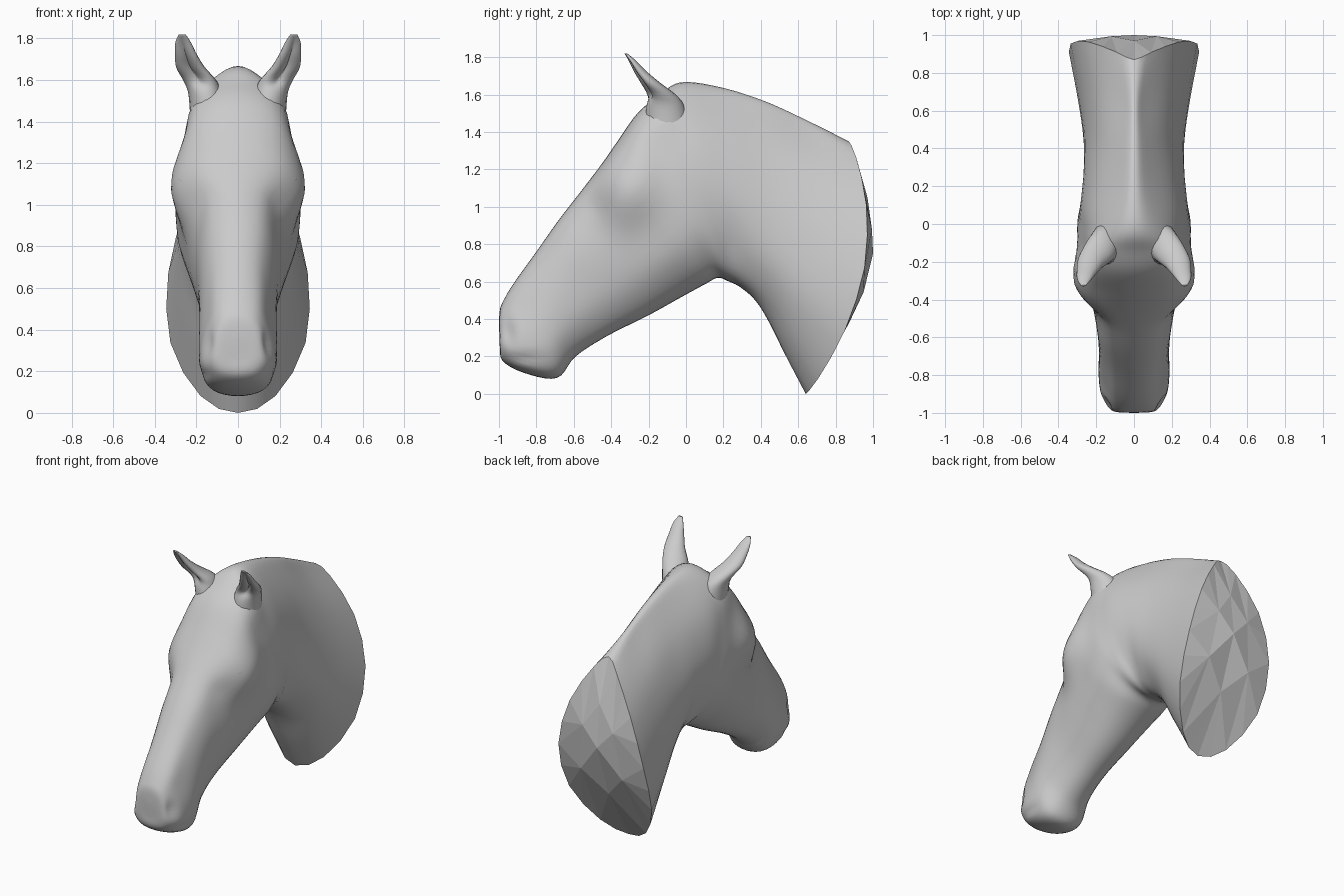
import bpy, bmesh, math
from mathutils import Vector

if "Cube" in bpy.data.objects:
    bpy.data.objects.remove(bpy.data.objects["Cube"])


def spline(pts, n, closed=False):
    """Catmull-Rom curve through pts, n steps per span."""
    out, m = [], len(pts)
    for i in range(m if closed else m - 1):
        if closed:
            a, b, c, d = (pts[(i + k) % m] for k in (-1, 0, 1, 2))
        else:
            a, b, c, d = (pts[min(max(i + k, 0), m - 1)] for k in (-1, 0, 1, 2))
        for s in range(n):
            t = s / n
            out.append(0.5 * (2 * b + (c - a) * t + (2 * a - 5 * b + 4 * c - d) * t * t
                              + (3 * b - a - 3 * c + d) * t ** 3))
    if not closed:
        out.append(pts[-1].copy())
    return out


def make_object(name, verts, faces, smooth=True):
    me = bpy.data.meshes.new(name)
    me.from_pydata(verts, [], faces)
    bm = bmesh.new()
    bm.from_mesh(me)
    bmesh.ops.recalc_face_normals(bm, faces=bm.faces)
    for f in bm.faces:
        f.smooth = smooth
    bm.to_mesh(me)
    bm.free()
    ob = bpy.data.objects.new(name, me)
    bpy.context.collection.objects.link(ob)
    return ob


def loft(name, rings, n, dents=(), caps=(True, True)):
    """Skin smoothly through rings of equal point count."""
    m = len(rings[0])
    tracks = [spline([r[j] for r in rings], n) for j in range(m)]
    rows = len(tracks[0])
    verts = [tracks[j][i] for i in range(rows) for j in range(m)]
    for y, z, ry, rz, depth in dents:
        for v in verts:
            d = ((v.y - y) / ry) ** 2 + ((v.z - z) / rz) ** 2
            push = depth * math.exp(-d)
            v.x -= math.copysign(min(push, abs(v.x) * .3), v.x)
    faces = [(i * m + j, i * m + (j + 1) % m, (i + 1) * m + (j + 1) % m, (i + 1) * m + j)
             for i in range(rows - 1) for j in range(m)]
    if caps[0]:
        faces.append(tuple(range(m)))
    if caps[1]:
        faces.append(tuple((rows - 1) * m + j for j in range(m)))
    return make_object(name, verts, faces)


# Sections: top y,z, bottom y,z, then half-widths from top to bottom
HEAD = [
    (-1.0, .36, -.995, .26, .02, .03, .04, .03, .02),
    (-.995, .45, -.98, .175, .06, .10, .12, .12, .08),
    (-.97, .51, -.86, .11, .085, .135, .168, .17, .12),
    (-.915, .60, -.69, .085, .10, .15, .185, .18, .12),
    (-.80, .76, -.59, .20, .10, .16, .185, .17, .10),
    (-.68, .93, -.42, .31, .115, .18, .195, .175, .10),
    (-.56, 1.085, -.20, .42, .135, .205, .23, .21, .12),
    (-.45, 1.23, -.02, .52, .20, .305, .27, .25, .145),
    (-.37, 1.345, .10, .585, .205, .315, .295, .275, .165),
    (-.26, 1.50, .17, .62, .20, .27, .30, .28, .165),
]
NECK = [
    (-.15, 1.59, .23, .60, .19, .255, .29, .265, .16),
    (-.03, 1.665, .29, .57, .12, .235, .28, .245, .15),
    (.18, 1.64, .37, .50, .08, .205, .265, .24, .14),
    (.42, 1.565, .44, .39, .065, .185, .26, .255, .14),
    (.65, 1.46, .53, .21, .06, .20, .285, .285, .16),
    (.87, 1.35, .64, 0, .09, .24, .335, .325, .18),
]
LEVELS = (.06, .25, .5, .75, .94)


def section(s, bow):
    top, bot = Vector((0, s[0], s[1])), Vector((0, s[2], s[3]))
    right = []
    for v, w in zip(LEVELS, s[4:]):
        p = top.lerp(bot, v)
        right.append(p + Vector((w, bow * math.sin(math.pi * v) ** .8, 0)))
    left = [Vector((-p.x, p.y, p.z)) for p in reversed(right)]
    return [top] + right + [bot] + left


controls = [section(s, 0) for s in HEAD]
controls += [section(s, b) for s, b in zip(NECK, (0, 0, .01, .04, .10, .20))]
rings = [spline(c, 4, True) for c in controls]

# Neck ends in a straight-sided rim of 24 points
rim = rings[-1][::2]
rings[-1] = [rim[i].lerp(rim[(i + 1) % 24], k / 2) for i in range(24) for k in range(2)]

# Head and neck: nostril, mouth line, hollow before the eye, crease behind the jaw
dents = [(-.95, .33, .035, .06, .02), (-.85, .19, .09, .02, .012),
         (-.49, 1.02, .05, .06, .01), (.25, .78, .05, .16, .01)]
loft("head_and_neck", rings, 5, dents, caps=(True, False))

# Faceted cap closing the neck
hub = Vector((0, 1.0, .75))
bulge = (.035, .012, .025, .05, .025, .012)
inner = [rim[4 * j].lerp(hub, .5) + Vector((0, bulge[j], 0)) for j in range(6)]
faces = []
for j in range(6):
    r = [(4 * j + k) % 24 for k in range(5)]
    p, q = 24 + j, 24 + (j + 1) % 6
    faces += [(r[0], r[1], p), (r[1], r[2], p), (r[2], q, p),
              (r[2], r[3], q), (r[3], r[4], q), (p, q, 30)]
make_object("neck_cap", rim + inner + [hub], faces, smooth=False)

# Ears: centre x,y,z, radii x,y and depth of the front hollow
EAR = [(.13, -.10, 1.43, .10, .12, 0), (.158, -.115, 1.54, .082, .105, .1),
       (.185, -.145, 1.60, .08, .09, .6), (.228, -.20, 1.66, .07, .066, 1.0),
       (.25, -.25, 1.72, .054, .044, 1.0), (.264, -.29, 1.78, .038, .024, .7),
       (.268, -.322, 1.82, .016, .008, 0)]
for side, label in ((1, "left"), (-1, "right")):
    ear = []
    for cx, cy, cz, rx, ry, hollow in EAR:
        ring = []
        for k in range(20):
            a = 2 * math.pi * k / 20
            r = 1 - hollow * max(0, math.cos(a + math.radians(75))) ** 3
            ring.append(Vector((side * (cx + rx * r * math.cos(a)), cy + ry * r * math.sin(a), cz)))
        ear.append(ring)
    loft(label + "_ear", ear, 4, caps=(False, True))

    # Eyes set almost flush under the brow
    bpy.ops.mesh.primitive_uv_sphere_add(segments=20, ring_count=12, radius=1,
                                         location=(side * .25, -.365, 1.115))
    eye = bpy.context.object
    eye.name = label + "_eye"
    eye.scale = (.03, .06, .032)
    eye.rotation_euler = (math.radians(25), 0, math.radians(side * -35))
    bpy.ops.object.shade_smooth()
